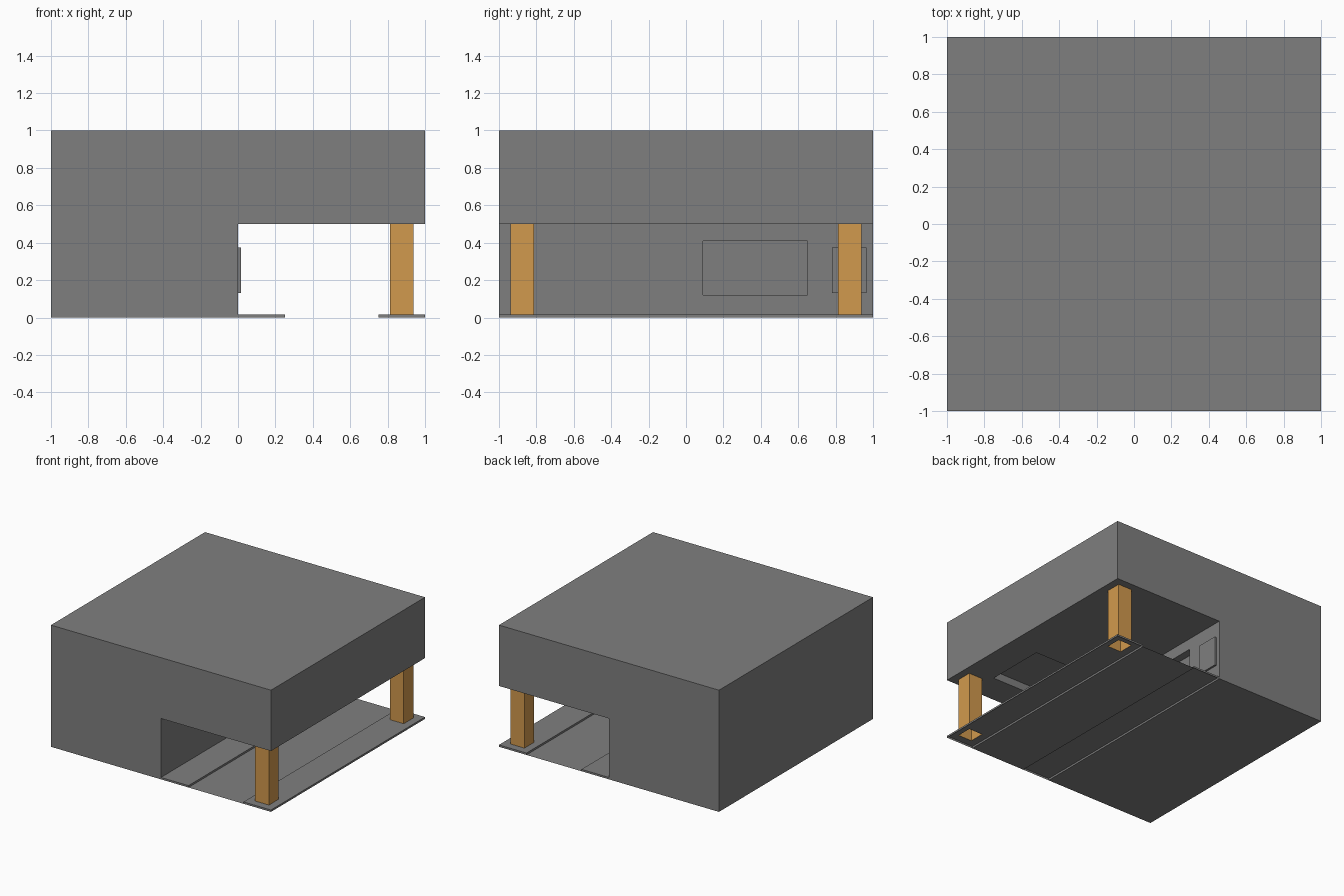
import bpy, bmesh

if "Cube" in bpy.data.objects:
    bpy.data.objects.remove(bpy.data.objects["Cube"])

def material(name, rgb):
    m = bpy.data.materials.new(name)
    m.diffuse_color = (*rgb, 1)
    m.use_nodes = True
    m.node_tree.nodes["Principled BSDF"].inputs["Base Color"].default_value = m.diffuse_color
    return m

GREY = material("concrete_grey", (0.212, 0.212, 0.212))
WOOD = material("ochre_orange", (0.64, 0.32, 0.075))

def finish(name, bm, mat):
    bmesh.ops.remove_doubles(bm, verts=bm.verts, dist=1e-5)
    me = bpy.data.meshes.new(name)
    bm.to_mesh(me)
    bm.free()
    me.materials.append(mat)
    ob = bpy.data.objects.new(name, me)
    bpy.context.collection.objects.link(ob)
    return ob

def quad(bm, *pts):
    bm.faces.new([bm.verts.new(p) for p in pts])

def walls(bm, x0, x1, y0, y1, z0, z1):
    """Four outward-facing side walls, open top and bottom."""
    ring = [(x0, y0), (x1, y0), (x1, y1), (x0, y1)]
    for a, b in zip(ring, ring[1:] + ring[:1]):
        quad(bm, (*a, z0), (*b, z0), (*b, z1), (*a, z1))

def sheet(bm, xs, ys, z, hole=lambda i, j: False):
    """Flat grid facing up, leaving out the hole cells."""
    for i in range(len(xs) - 1):
        for j in range(len(ys) - 1):
            if not hole(i, j):
                quad(bm, (xs[i], ys[j], z), (xs[i+1], ys[j], z),
                     (xs[i+1], ys[j+1], z), (xs[i], ys[j+1], z))

def box(name, x0, x1, y0, y1, z0, z1, mat):
    bm = bmesh.new()
    walls(bm, x0, x1, y0, y1, z0, z1)
    quad(bm, (x0, y0, z1), (x1, y0, z1), (x1, y1, z1), (x0, y1, z1))
    quad(bm, (x0, y1, z0), (x1, y1, z0), (x1, y0, z0), (x0, y0, z0))
    return finish(name, bm, mat)

KERB = 0.0156
P0, P1 = 0.8125, 0.9375

# Building: L-shaped profile extruded from front to back
profile = [(-1, 0), (0, 0), (0, 0.5), (1, 0.5), (1, 1), (-1, 1)]
bm = bmesh.new()
face = bm.faces.new([bm.verts.new((x, -1, z)) for x, z in profile])
ext = bmesh.ops.extrude_face_region(bm, geom=[face])
bmesh.ops.translate(bm, vec=(0, 2, 0),
                    verts=[v for v in ext["geom"] if isinstance(v, bmesh.types.BMVert)])
bmesh.ops.recalc_face_normals(bm, faces=bm.faces)
building = finish("building", bm, GREY)

# Recesses: wall window and ceiling hatch
cutters = [box("window_cutter", -0.0625, 0.1, 0.09, 0.65, 0.12, 0.41, GREY),
           box("hatch_cutter", 0.25, 0.75, -0.75, -0.25, 0.4, 0.5625, GREY)]
for c in cutters:
    mod = building.modifiers.new(c.name, "BOOLEAN")
    mod.operation = "DIFFERENCE"
    mod.solver = "EXACT"
    mod.object = c
    c.hide_render = True
    c.hide_set(True)

# Raised panel on the wall beside the window
box("wall_panel", -0.002, KERB, 0.78, 0.965, 0.13, 0.375, GREY)

# Sunken road strip
bm = bmesh.new()
sheet(bm, [0.25, 0.75], [-1, 1], 0)
finish("road", bm, GREY)

# Kerbs, open underneath; the outer one has holes below the pillars
bm = bmesh.new()
sheet(bm, [0, 0.25], [-1, 1], KERB)
walls(bm, 0, 0.25, -1, 1, 0, KERB)
finish("inner_kerb", bm, GREY)

bm = bmesh.new()
sheet(bm, [0.75, P0, P1, 1], [-1, -P1, -P0, P0, P1, 1], KERB,
      hole=lambda i, j: i == 1 and j in (1, 3))
walls(bm, 0.75, 1, -1, 1, 0, KERB)
finish("outer_kerb", bm, GREY)

# Hollow pillars
for name, y0, y1 in (("front_pillar", -P1, -P0), ("back_pillar", P0, P1)):
    bm = bmesh.new()
    walls(bm, P0, P1, y0, y1, KERB, 0.5)
    finish(name, bm, WOOD)
